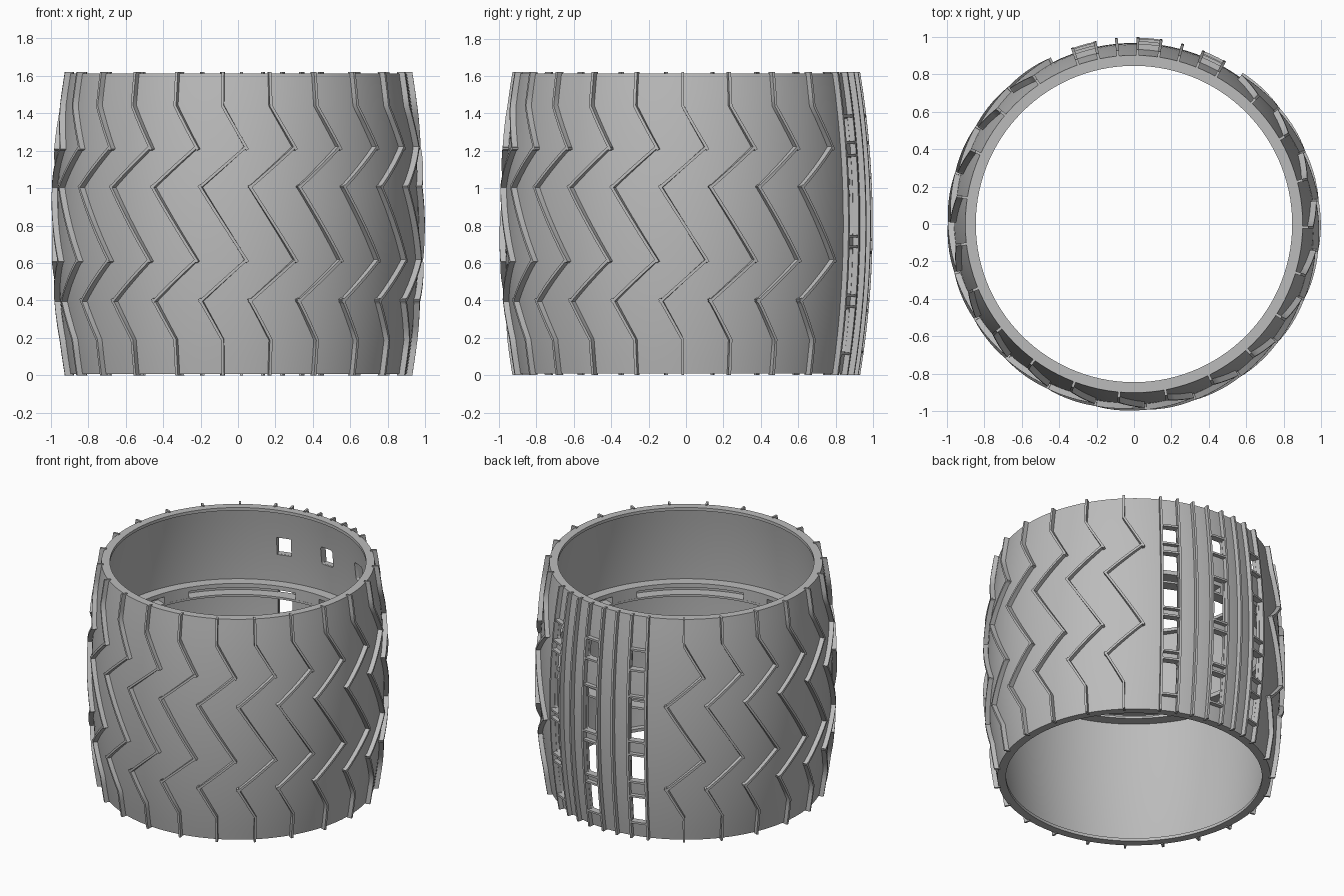
import bpy, bmesh, math
from mathutils import Vector

if "Cube" in bpy.data.objects:
    bpy.data.objects.remove(bpy.data.objects["Cube"], do_unlink=True)

HEIGHT, MID = 1.62, 0.81
STEP = 15.65          # degrees between treads
FIRST = -95           # tread nearest the front
COLUMNS = (64.5, 85.2, 105.7)
WALL = 0.022          # barrel skin thickness

grey = bpy.data.materials.new("metal grey")
grey.use_nodes = True
grey.diffuse_color = (0.5, 0.5, 0.5, 1)
grey.node_tree.nodes["Principled BSDF"].inputs["Base Color"].default_value = (0.5, 0.5, 0.5, 1)


def barrel_radius(z):
    return 0.9 + 0.067 * (1 - ((z - MID) / MID) ** 2)


def polar(deg, r, z):
    a = math.radians(deg)
    return Vector((r * math.cos(a), r * math.sin(a), z))


def smooth_shade(ob):
    bpy.ops.object.select_all(action="DESELECT")
    ob.select_set(True)
    bpy.context.view_layer.objects.active = ob
    bpy.ops.object.shade_smooth_by_angle(angle=math.radians(30))


def finish(name, bm, smooth=True):
    bmesh.ops.recalc_face_normals(bm, faces=bm.faces)
    mesh = bpy.data.meshes.new(name)
    bm.to_mesh(mesh)
    bm.free()
    mesh.materials.append(grey)
    ob = bpy.data.objects.new(name, mesh)
    bpy.context.collection.objects.link(ob)
    if smooth:
        smooth_shade(ob)
    return ob


def revolve(bm, profile, start=0, sweep=360):
    """Turn a closed (radius, height) profile about the axis, capped if partial."""
    count = max(2, round(sweep / 3))
    full = sweep == 360
    rings = [[bm.verts.new(polar(start + sweep * k / count, r, z)) for r, z in profile]
             for k in range(count if full else count + 1)]
    for k in range(count):
        a, b = rings[k], rings[(k + 1) % len(rings)]
        for i in range(len(profile)):
            j = (i + 1) % len(profile)
            bm.faces.new((a[i], b[i], b[j], a[j]))
    if not full:
        bm.faces.new(rings[0])
        bm.faces.new(rings[-1])


def strip(bm, path, half=0.0075, raised=0.031):
    """Raised bar following (degrees, height) points on the barrel."""
    pts = []
    for (a, z), (b, w) in zip(path, path[1:]):
        n = max(2, int(abs(w - z) / 0.06), int(abs(b - a) / 2))
        pts += [(a + (b - a) * i / n, z + (w - z) * i / n) for i in range(n)]
    pts.append(path[-1])
    flat = [Vector((math.radians(a) * 0.96, z)) for a, z in pts]
    rings = []
    for i, p in enumerate(flat):
        d = (flat[min(i + 1, len(flat) - 1)] - flat[max(i - 1, 0)]).normalized()
        side = Vector((-d.y, d.x)) * half
        ring = []
        for q, lift in ((p + side, -0.012), (p + side, raised), (p - side, raised), (p - side, -0.012)):
            ring.append(bm.verts.new(polar(math.degrees(q.x / 0.96), barrel_radius(p.y) + lift, q.y)))
        rings.append(ring)
    for r, s in zip(rings, rings[1:]):
        for i in range(4):
            j = (i + 1) % 4
            bm.faces.new((r[i], r[j], s[j], s[i]))
    bm.faces.new(rings[0])
    bm.faces.new(rings[-1])


# Barrel: thin bulged skin with an inward lip at each rim
top, bottom, lip = HEIGHT - 0.008, 0.008, 0.022
outer = [(barrel_radius(z), z) for z in [bottom + (top - bottom) * i / 20 for i in range(21)]]
low, high = bottom + lip, top - lip
skin = [(barrel_radius(z) - WALL, z) for z in [high + (low - high) * i / 20 for i in range(21)]]
bm = bmesh.new()
revolve(bm, outer + [(0.845, top), (0.845, high)] + skin + [(0.845, low), (0.845, bottom)])
barrel = finish("barrel", bm, smooth=False)

# Window openings in three columns at the back
windows = {
    COLUMNS[0]: ((1.25, 1.38), (0.75, 1.17), (0.43, 0.68), (0.12, 0.36)),
    COLUMNS[1]: ((1.25, 1.38), (0.73, 1.05), (0.41, 0.65), (0.13, 0.34)),
    COLUMNS[2]: ((1.25, 1.38), (0.74, 1.05), (0.44, 0.63), (0.13, 0.32)),
}
bm = bmesh.new()
for deg, spans in windows.items():
    for low, high in spans:
        made = bmesh.ops.create_cube(bm, size=1)["verts"]
        out, along = polar(deg, 1, 0), polar(deg + 90, 1, 0)
        for v in made:
            c = v.co.copy()
            v.co = out * (0.94 + c.x * 0.2) + along * c.y * 0.1
            v.co.z = (low + high) / 2 + c.z * (high - low)
        edges = [e for e in {e for v in made for e in v.link_edges}
                 if abs((e.verts[0].co - e.verts[1].co).normalized().dot(out)) > 0.9]
        bmesh.ops.bevel(bm, geom=edges, offset=0.015, segments=3, affect="EDGES", profile=0.5)
cutter = finish("window_cutter", bm, smooth=False)
cutter.hide_render = True
cut = barrel.modifiers.new("windows", "BOOLEAN")
cut.operation, cut.solver, cut.object = "DIFFERENCE", "EXACT", cutter
bpy.context.view_layer.update()
result = bpy.data.meshes.new_from_object(barrel.evaluated_get(bpy.context.evaluated_depsgraph_get()))
barrel.modifiers.clear()
barrel.data = result
bpy.data.objects.remove(cutter, do_unlink=True)
smooth_shade(barrel)

# Inner stiffening ring: two flanges joined by six blocks, leaving long slots
bm = bmesh.new()
for low, high in ((0.955, 0.97), (1.02, 1.05)):
    revolve(bm, [(0.866, low), (0.95, low), (0.95, high), (0.866, high)])
for k in range(6):
    revolve(bm, [(0.867, 0.965), (0.95, 0.965), (0.95, 1.025), (0.867, 1.025)],
            start=147 + 60 * k, sweep=12)
finish("inner_ring", bm)

# Zigzag treads around the barrel
zigzag = (
    ((0, HEIGHT), (0, 1.44), (8, 1.205)),
    ((7.8, 1.225), (-7.2, 1.0)),
    ((-7.2, 1.015), (8, 0.605)),
    ((7.8, 0.62), (-7.2, 0.39)),
    ((-7.2, 0.41), (0, 0.19), (0, 0)),
)
bm = bmesh.new()
for k in range(-9, 10):
    for piece in zigzag:
        strip(bm, [(FIRST + STEP * k + a, z) for a, z in piece])
finish("zigzag_treads", bm)

# Straight ribs either side of each window column and between columns
bm = bmesh.new()
for deg in COLUMNS:
    for rib in (deg - 3.6, deg + 3.6):
        strip(bm, [(rib, 0), (rib, HEIGHT)])
for first, second in zip(COLUMNS, COLUMNS[1:]):
    rib = (first + second) / 2
    strip(bm, [(rib, 0), (rib, HEIGHT)])
finish("straight_ribs", bm)

# Crossbars above and below each window
bm = bmesh.new()
for deg, spans in windows.items():
    for low, high in spans:
        for z in (low - 0.006, high + 0.006):
            strip(bm, [(deg - 3.6, z), (deg + 3.6, z)], half=0.007, raised=0.029)
finish("window_crossbars", bm)
